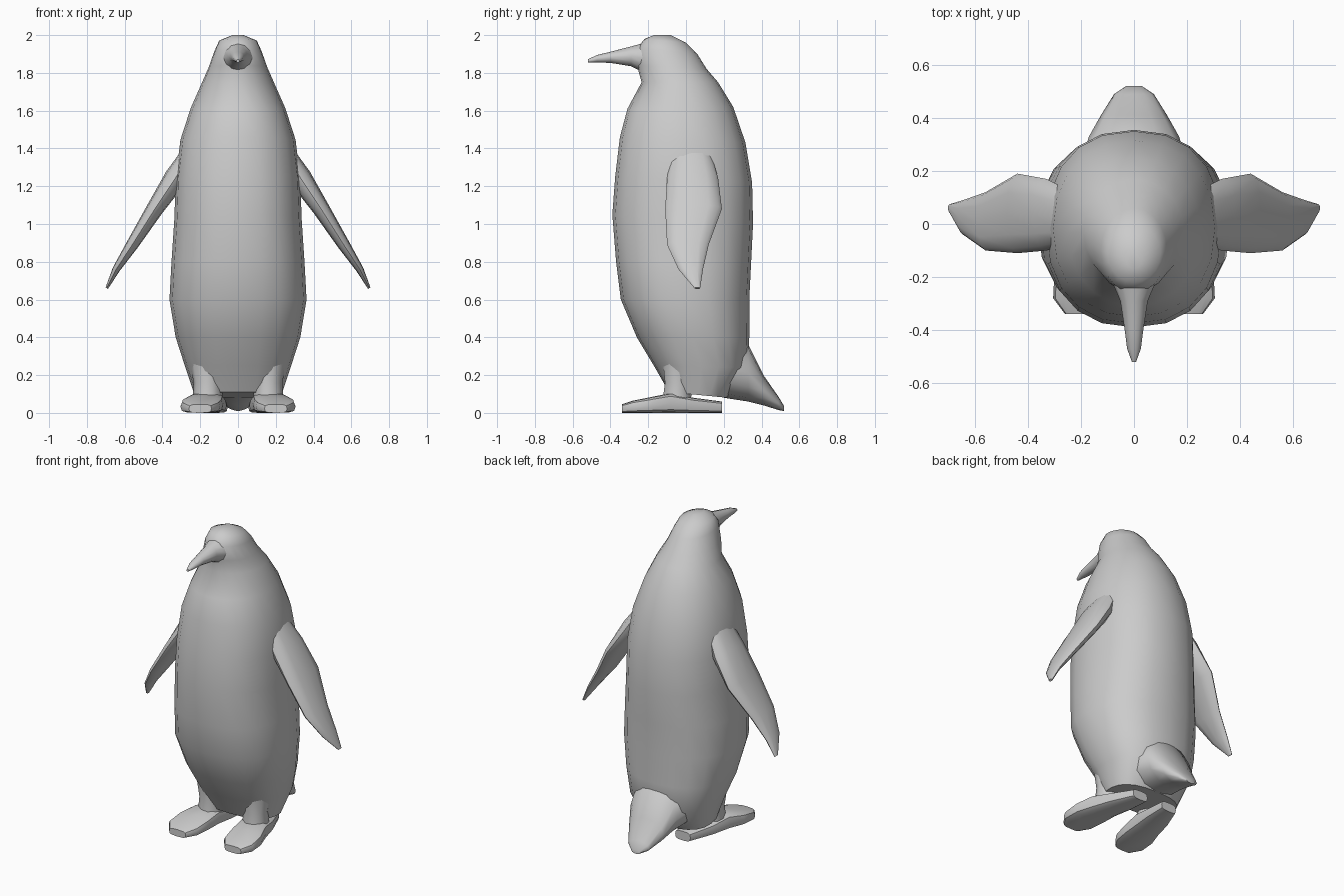
import bpy, bmesh, math
from mathutils import Vector


def section(centre, u, v, power=2.0, n=16):
    """Closed superellipse around centre, spanned by half-axes u and v."""
    pts = []
    for i in range(n):
        a = 2 * math.pi * i / n
        c, s = math.cos(a), math.sin(a)
        e = 2 / power
        pts.append(Vector(centre)
                   + Vector(u) * math.copysign(abs(c) ** e, c)
                   + Vector(v) * math.copysign(abs(s) ** e, s))
    return pts


def loft(name, rings, mirror=False, angle=50):
    """Skin a row of equal-sized rings, cap both ends, shade smooth."""
    bm = bmesh.new()
    rows = [[bm.verts.new(p) for p in r] for r in rings]
    n = len(rows[0])
    for a, b in zip(rows, rows[1:]):
        for i in range(n):
            j = (i + 1) % n
            bm.faces.new((a[i], a[j], b[j], b[i]))
    bm.faces.new(rows[0])
    bm.faces.new(rows[-1])
    bmesh.ops.recalc_face_normals(bm, faces=bm.faces)
    mesh = bpy.data.meshes.new(name)
    bm.to_mesh(mesh)
    bm.free()
    ob = bpy.data.objects.new(name, mesh)
    bpy.context.collection.objects.link(ob)
    if mirror:
        ob.modifiers.new("mirror", 'MIRROR')
    bpy.ops.object.select_all(action='DESELECT')
    ob.select_set(True)
    bpy.context.view_layer.objects.active = ob
    bpy.ops.object.shade_smooth_by_angle(angle=math.radians(angle))
    return ob


def along_y(rows, power=2.0, n=12):
    """Sections facing y from rows of (y, x centre, half width, z low, z high)."""
    return [section((x, y, (lo + hi) / 2), (w, 0, 0), (0, 0, (hi - lo) / 2), power, n)
            for y, x, w, lo, hi in rows]


# Head and body: (front y, front z, back y, back z, half width, power)
body = [
    (-0.17, 2.00, -0.08, 2.00, 0.03, 2.0),
    (-0.22, 1.98, 0.00, 1.96, 0.10, 2.0),
    (-0.26, 1.93, 0.06, 1.90, 0.125, 2.0),
    (-0.26, 1.84, 0.11, 1.82, 0.155, 2.0),
    (-0.235, 1.75, 0.17, 1.75, 0.19, 2.0),
    (-0.31, 1.61, 0.25, 1.62, 0.25, 2.1),
    (-0.35, 1.46, 0.315, 1.43, 0.305, 2.2),
    (-0.375, 1.25, 0.35, 1.22, 0.33, 2.3),
    (-0.39, 1.05, 0.355, 1.00, 0.337, 2.3),
    (-0.37, 0.80, 0.345, 0.80, 0.352, 2.3),
    (-0.345, 0.60, 0.335, 0.60, 0.363, 2.3),
    (-0.26, 0.40, 0.335, 0.40, 0.33, 2.3),
    (-0.17, 0.25, 0.33, 0.24, 0.28, 2.4),
    (-0.09, 0.11, 0.22, 0.08, 0.23, 2.5),
]
loft("body", [section((0, (f + b) / 2, (fz + bz) / 2), (w, 0, 0),
                      (0, (b - f) / 2, (bz - fz) / 2), p, 20)
              for f, fz, b, bz, w, p in body])

# Beak
loft("beak", along_y([
    (-0.20, 0, 0.09, 1.79, 1.965),
    (-0.29, 0, 0.052, 1.835, 1.94),
    (-0.40, 0, 0.035, 1.853, 1.912),
    (-0.47, 0, 0.026, 1.855, 1.895),
    (-0.52, 0, 0.008, 1.855, 1.872)]))

# Tail
loft("tail", along_y([
    (0.20, 0, 0.21, 0.08, 0.42),
    (0.33, 0, 0.17, 0.06, 0.36),
    (0.41, 0, 0.125, 0.04, 0.20),
    (0.49, 0, 0.075, 0.015, 0.085),
    (0.52, 0, 0.03, 0.01, 0.035)]))

# Flippers: (x, z, front y, back y, thickness)
wing = [
    (0.25, 1.38, -0.08, 0.13, 0.09),
    (0.33, 1.245, -0.10, 0.17, 0.12),
    (0.44, 1.08, -0.11, 0.19, 0.09),
    (0.56, 0.89, -0.10, 0.12, 0.065),
    (0.645, 0.76, -0.04, 0.09, 0.04),
    (0.695, 0.66, 0.045, 0.075, 0.015),
]
out = Vector((0.85, 0, 0.53))
loft("flipper", [section((x, (f + b) / 2, z), out * t / 2, (0, (b - f) / 2, 0), 2.2, 12)
                 for x, z, f, b, t in wing], mirror=True)

# Legs
loft("leg", [section((0.16, y, z), (r, 0, 0), (0, r, 0), 2, 10)
             for y, z, r in [(-0.03, 0.30, 0.10), (-0.04, 0.16, 0.075), (-0.05, 0.05, 0.08)]],
     mirror=True)

# Feet, splayed outwards with flat soles
loft("foot", along_y([
    (-0.34, 0.20, 0.06, 0, 0.045),
    (-0.28, 0.20, 0.105, 0, 0.065),
    (-0.18, 0.19, 0.11, 0, 0.085),
    (-0.08, 0.17, 0.095, 0, 0.105),
    (0.04, 0.145, 0.085, 0, 0.08),
    (0.19, 0.11, 0.055, 0, 0.06)], 3.5, 12), mirror=True, angle=40)
